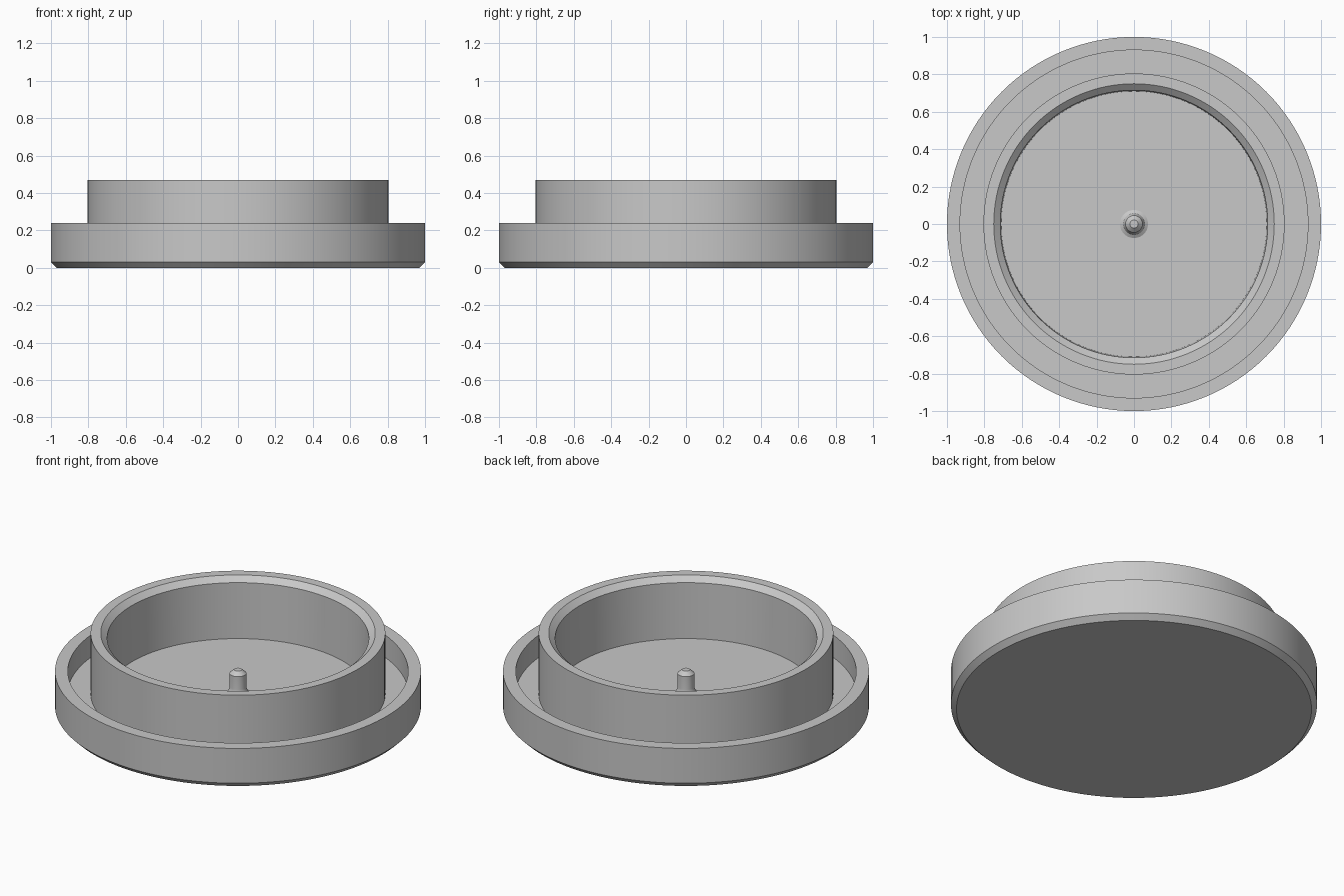
import bpy
import math

cube = bpy.data.objects.get("Cube")
if cube:
    bpy.data.objects.remove(cube, do_unlink=True)

grey = bpy.data.materials.new("plain grey")
grey.use_nodes = True
colour = (0.58, 0.58, 0.58, 1)
grey.diffuse_color = colour
grey.node_tree.nodes["Principled BSDF"].inputs["Base Color"].default_value = colour


def lathe(name, profile, segments):
    """Revolve a (radius, height) profile around z; radius 0 becomes a pole."""
    verts, faces, rings = [], [], []
    for r, z in profile:
        count = segments if r > 0 else 1
        start = len(verts)
        for i in range(count):
            a = math.tau * i / segments
            verts.append((r * math.cos(a), r * math.sin(a), z))
        rings.append([start + i % count for i in range(segments)])
    for low, high in zip(rings, rings[1:]):
        for i in range(segments):
            j = (i + 1) % segments
            corners = [low[i], low[j], high[j], high[i]]
            faces.append(list(dict.fromkeys(corners)))
    mesh = bpy.data.meshes.new(name)
    mesh.from_pydata(verts, [], faces)
    mesh.materials.append(grey)
    obj = bpy.data.objects.new(name, mesh)
    bpy.context.collection.objects.link(obj)
    bpy.ops.object.select_all(action="DESELECT")
    obj.select_set(True)
    bpy.context.view_layer.objects.active = obj
    bpy.ops.object.shade_smooth_by_angle(angle=math.radians(20))
    return obj


floor = 0.105
rim = 0.24
top = 0.47

# Dish: chamfered base, outer rim, groove, tall inner wall and floor
lathe("dish_body", [
    (0, 0), (0.97, 0), (1, 0.03), (1, rim),
    (0.93, rim), (0.93, floor), (0.805, floor), (0.805, top),
    (0.75, top), (0.715, 0.44), (0.71, floor), (0, floor),
], 128)

# Centre pin with a flared foot and a bevelled tip
lathe("centre_pin", [
    (0.075, floor), (0.058, 0.115), (0.048, 0.135), (0.046, 0.15),
    (0.046, 0.228), (0.022, 0.25), (0, 0.25),
], 48)
